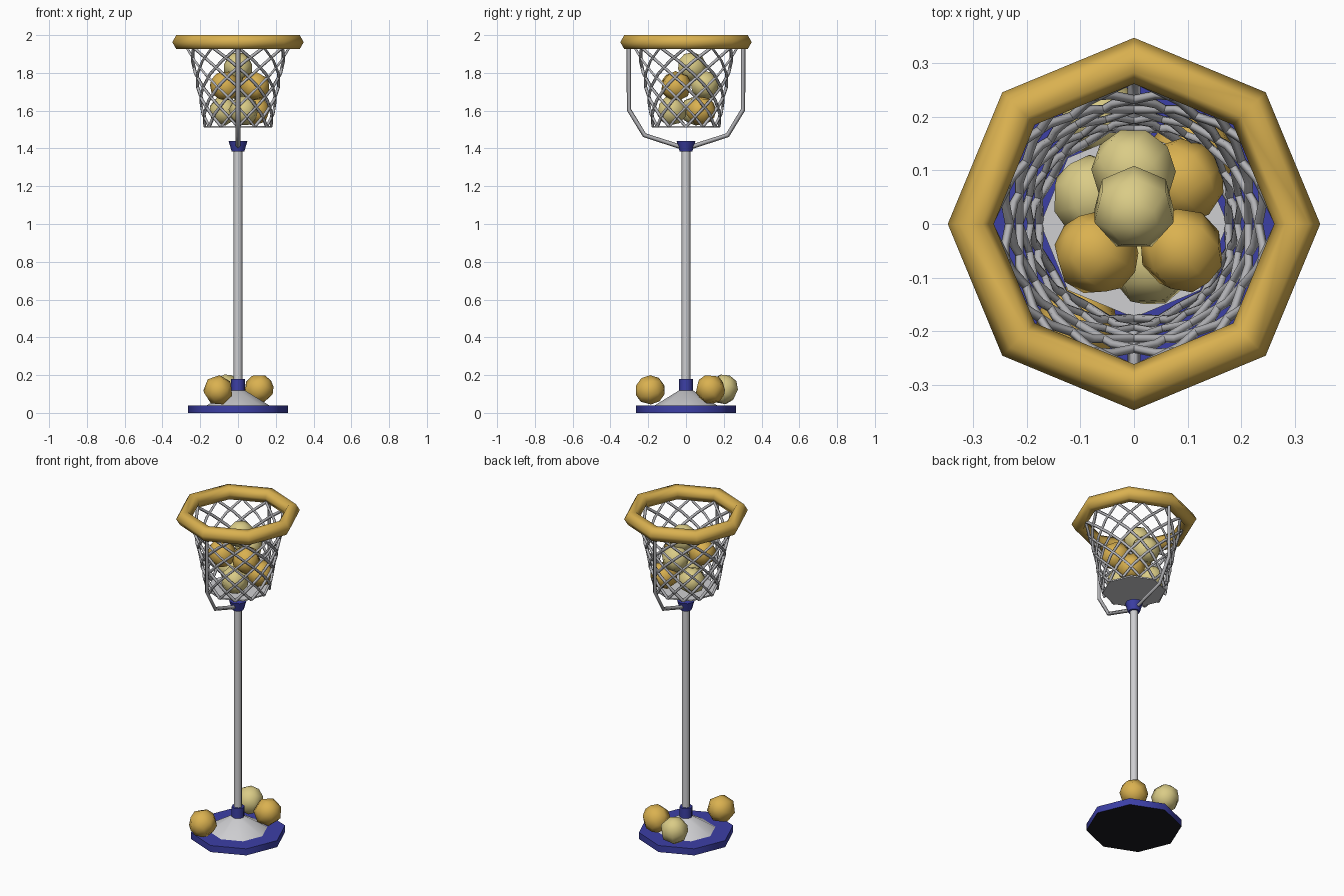
import bpy, math
from math import pi, sin, cos

if "Cube" in bpy.data.objects:
    bpy.data.objects.remove(bpy.data.objects["Cube"])


def mat(name, r, g, b):
    m = bpy.data.materials.new(name)
    m.diffuse_color = (r, g, b, 1)
    m.use_nodes = True
    m.node_tree.nodes["Principled BSDF"].inputs["Base Color"].default_value = m.diffuse_color
    return m


YELLOW = mat("golden yellow", 0.70, 0.44, 0.08)
PALE = mat("pale yellow", 0.70, 0.60, 0.24)
BLUE = mat("blue", 0.045, 0.05, 0.38)
SILVER = mat("light silver", 0.62, 0.62, 0.64)
GREY = mat("net grey", 0.45, 0.45, 0.47)
DARK = mat("dark underside", 0.01, 0.01, 0.015)


def finish(name, m, angle=50):
    o = bpy.context.object
    o.name = name
    o.data.materials.append(m)
    bpy.ops.object.shade_smooth_by_angle(angle=math.radians(angle))
    return o


def frustum(name, m, r1, r2, z1, z2, n=8):
    bpy.ops.mesh.primitive_cone_add(vertices=n, radius1=r1, radius2=r2,
                                    depth=z2 - z1, location=(0, 0, (z1 + z2) / 2))
    return finish(name, m)


def strands(name, m, paths, depth):
    cu = bpy.data.curves.new(name, 'CURVE')
    cu.dimensions = '3D'
    cu.bevel_depth = depth
    cu.bevel_resolution = 0
    cu.use_fill_caps = True
    for pts in paths:
        s = cu.splines.new('POLY')
        s.points.add(len(pts) - 1)
        for p, co in zip(s.points, pts):
            p.co = (*co, 1)
    o = bpy.data.objects.new(name, cu)
    bpy.context.collection.objects.link(o)
    bpy.ops.object.select_all(action='DESELECT')
    o.select_set(True)
    bpy.context.view_layer.objects.active = o
    bpy.ops.object.convert(target='MESH')
    o = bpy.context.object
    o.data.materials.clear()
    o.data.materials.append(m)


# Foot with dark underside, cone and pole
base = frustum("base_disc", BLUE, 0.265, 0.265, 0, 0.04)
base.data.materials.append(DARK)
for f in base.data.polygons:
    if f.normal.z < -0.9:
        f.material_index = 1
frustum("base_cone", SILVER, 0.165, 0.035, 0.04, 0.12)
frustum("lower_collar", BLUE, 0.036, 0.036, 0.11, 0.18)
frustum("pole", SILVER, 0.023, 0.023, 0.1, 1.41)
frustum("upper_collar", BLUE, 0.034, 0.05, 1.385, 1.44)

# Rim
bpy.ops.mesh.primitive_torus_add(major_segments=8, minor_segments=6, major_radius=0.305,
                                 minor_radius=0.043, location=(0, 0, 1.963))
finish("rim", YELLOW, 70)

# Fork arms from collar to rim
arm = [(0.0, 1.412), (0.04, 1.412), (0.22, 1.47), (0.302, 1.605), (0.302, 1.95)]
strands("fork_arms", GREY, [[(0, s * y, z) for y, z in arm] for s in (1, -1)], 0.012)

# Net: two sets of opposite helices following a flared profile
profile = [(0.272, 1.935), (0.245, 1.865), (0.228, 1.795), (0.214, 1.725),
           (0.202, 1.655), (0.19, 1.585), (0.176, 1.515)]
N = 12
net = []
for d in (1, -1):
    for i in range(N):
        a0 = 2 * pi * i / N
        net.append([(r * cos(a0 + d * k * pi / 9), r * sin(a0 + d * k * pi / 9), z)
                    for k, (r, z) in enumerate(profile)])
strands("net", GREY, net, 0.0085)
frustum("net_floor", SILVER, 0.175, 0.175, 1.512, 1.52)

# Balls in the net and on the foot
balls = [(0.0, 0.03, 1.83, PALE), (0.0, 0.10, 1.735, PALE), (-0.07, -0.055, 1.73, YELLOW),
         (0.09, -0.05, 1.73, YELLOW), (0.09, 0.08, 1.6, YELLOW), (-0.075, 0.05, 1.6, PALE),
         (0.03, -0.075, 1.6, PALE),
         (-0.105, -0.19, 0.12, YELLOW), (0.11, 0.13, 0.125, YELLOW), (-0.06, 0.2, 0.125, PALE)]
for i, (x, y, z, m) in enumerate(balls):
    bpy.ops.mesh.primitive_uv_sphere_add(segments=7, ring_count=5, radius=0.08,
                                         location=(x, y, z), rotation=(0.5 + i, 0.4 * i, 0.9 * i))
    finish("ball_%d" % (i + 1), m, 80)
